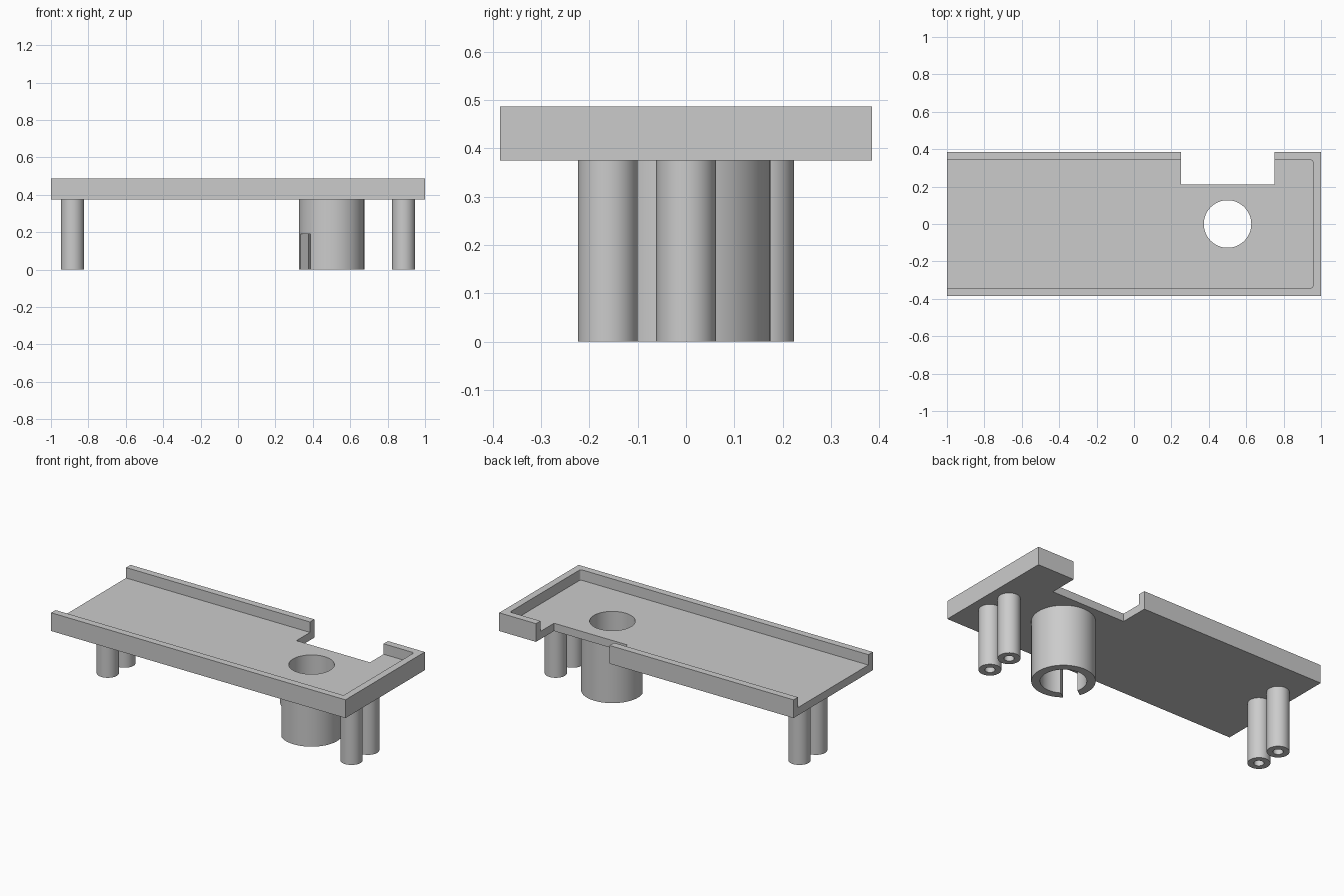
import bpy
import bmesh
from math import cos, sin, pi, radians

cube = bpy.data.objects.get("Cube")
if cube:
    bpy.data.objects.remove(cube, do_unlink=True)

grey = bpy.data.materials.new("light grey plastic")
grey.use_nodes = True
grey.diffuse_color = (0.6, 0.6, 0.6, 1)
grey.node_tree.nodes["Principled BSDF"].inputs["Base Color"].default_value = (0.6, 0.6, 0.6, 1)

HALF_Y = 0.385      # half the tray depth
UNDER = 0.375       # underside of the tray
FLOOR = 0.423       # top of the tray floor
RIM = 0.487         # top of the tray walls
WALL = 0.043
SOCKET_X = 0.5
BORE = 0.127


def add_object(name, bm):
    bmesh.ops.recalc_face_normals(bm, faces=bm.faces)
    mesh = bpy.data.meshes.new(name)
    bm.to_mesh(mesh)
    bm.free()
    mesh.materials.append(grey)
    obj = bpy.data.objects.new(name, mesh)
    bpy.context.collection.objects.link(obj)
    return obj


def prism(name, outline, z0, z1):
    """Extrude a flat outline from z0 to z1."""
    bm = bmesh.new()
    face = bm.faces.new([bm.verts.new((x, y, z0)) for x, y in outline])
    top = bmesh.ops.extrude_face_region(bm, geom=[face])["geom"]
    bmesh.ops.translate(bm, vec=(0, 0, z1 - z0),
                        verts=[v for v in top if isinstance(v, bmesh.types.BMVert)])
    return add_object(name, bm)


def arc(cx, cy, r, start, end, steps):
    angles = [radians(start + (end - start) * i / steps) for i in range(steps + 1)]
    return [(cx + r * cos(a), cy + r * sin(a)) for a in angles]


def tube(name, x, y, outer, inner, z1, sides):
    """Open vertical tube standing on the ground."""
    bm = bmesh.new()
    rings = []
    for r, z in ((outer, 0), (outer, z1), (inner, z1), (inner, 0)):
        rings.append([bm.verts.new((x + r * cos(2 * pi * i / sides),
                                    y + r * sin(2 * pi * i / sides), z))
                      for i in range(sides)])
    for a, b in zip(rings, rings[1:] + rings[:1]):
        for i in range(sides):
            j = (i + 1) % sides
            bm.faces.new((a[i], a[j], b[j], b[i]))
    return add_object(name, bm)


def cut(obj, cutter):
    """Subtract the cutter, bake the result and remove the cutter."""
    mod = obj.modifiers.new("cut", "BOOLEAN")
    mod.operation = "DIFFERENCE"
    mod.solver = "EXACT"
    mod.object = cutter
    bpy.context.view_layer.update()
    deps = bpy.context.evaluated_depsgraph_get()
    baked = bpy.data.meshes.new_from_object(obj.evaluated_get(deps))
    obj.modifiers.clear()
    obj.data = baked
    bpy.data.objects.remove(cutter, do_unlink=True)


# Tray block with a rectangular notch in the back edge
tray = prism("tray", [(-1, -HALF_Y), (1, -HALF_Y), (1, HALF_Y), (0.75, HALF_Y),
                      (0.75, 0.21), (0.25, 0.21), (0.25, HALF_Y), (-1, HALF_Y)],
             UNDER, RIM)

# Pocket, open at the -x end, with small rounded inner corners
edge_x, edge_y, fillet = 1 - WALL, HALF_Y - WALL, 0.012
pocket = [(-1.2, -edge_y)]
pocket += arc(edge_x - fillet, -edge_y + fillet, fillet, -90, 0, 6)
pocket += arc(edge_x - fillet, edge_y - fillet, fillet, 0, 90, 6)
pocket += [(-1.2, edge_y)]
cut(tray, prism("pocket_cutter", pocket, FLOOR, 0.7))

# Round hole through the floor
cut(tray, prism("hole_cutter", arc(SOCKET_X, 0, BORE, 0, 354.375, 63), 0.2, 0.7))

# Socket under the hole, with a slot in the lower half of its wall
socket = tube("socket", SOCKET_X, 0, 0.175, BORE, UNDER, 64)
heading, half = radians(215), 0.047
slot = [(SOCKET_X + d * cos(heading) - s * sin(heading),
         d * sin(heading) + s * cos(heading))
        for d, s in ((0.06, -half), (0.3, -half), (0.3, half), (0.06, half))]
cut(socket, prism("slot_cutter", slot, -0.1, 0.19))

# Hollow legs in pairs, staggered between the two ends
parts = [tray, socket]
for side, end in ((1, "left"), (-1, "right")):
    for y, spot in ((0, "middle"), (-0.162 * side, "outer")):
        parts.append(tube(f"{end}_{spot}_leg", 0.885 * side, y, 0.062, 0.028, UNDER, 48))

# Smooth round walls, crisp edges
bpy.ops.object.select_all(action="DESELECT")
for part in parts:
    part.select_set(True)
bpy.context.view_layer.objects.active = tray
bpy.ops.object.shade_smooth_by_angle(angle=radians(30))
